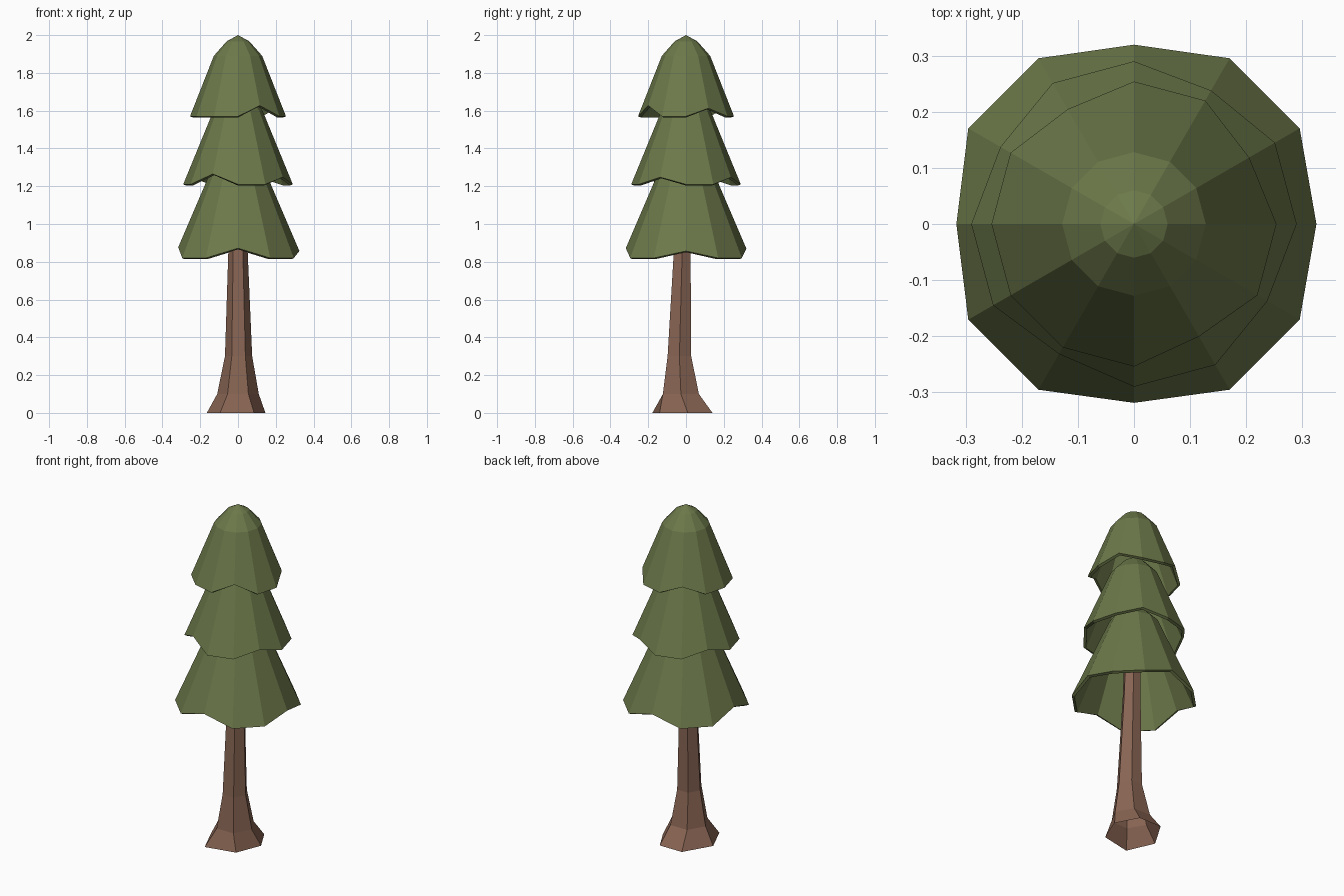
import bpy, bmesh, math

if "Cube" in bpy.data.objects:
    bpy.data.objects.remove(bpy.data.objects["Cube"])


def material(name, rgb):
    m = bpy.data.materials.new(name)
    m.diffuse_color = (*rgb, 1)
    m.use_nodes = True
    m.node_tree.nodes["Principled BSDF"].inputs["Base Color"].default_value = m.diffuse_color
    return m


GREEN = material("needle green", (0.15, 0.19, 0.068))
BROWN = material("bark brown", (0.25, 0.13, 0.088))


def loft(name, rings, mat, apex=None):
    """Skin stacked rings of points with flat quads, with an optional top point."""
    bm = bmesh.new()
    loops = [[bm.verts.new(p) for p in ring] for ring in rings]
    n = len(loops[0])
    for lo, hi in zip(loops, loops[1:]):
        for i in range(n):
            j = (i + 1) % n
            bm.faces.new((lo[i], lo[j], hi[j], hi[i]))
    if apex is not None:
        tip = bm.verts.new((0, 0, apex))
        for i in range(n):
            bm.faces.new((loops[-1][i], loops[-1][(i + 1) % n], tip))
    me = bpy.data.meshes.new(name)
    bm.to_mesh(me)
    bm.free()
    me.materials.append(mat)
    ob = bpy.data.objects.new(name, me)
    bpy.context.collection.objects.link(ob)
    return ob


def tier(name, apex, shoulder, rim, raised):
    """Hollow 12-sided foliage skirt; raised maps rim angle to notch height."""
    (r1, z1), (r0, z0) = shoulder, rim
    slope = (r0 - r1) / (z1 - z0)

    def ring(r, z):
        return [(r * math.cos(math.radians(a)), r * math.sin(math.radians(a)), z)
                for a in range(0, 360, 30)]

    hem = []
    for a in range(0, 360, 30):
        lift = raised.get(a, 0)
        r = r0 - slope * lift
        hem.append((r * math.cos(math.radians(a)), r * math.sin(math.radians(a)), z0 + lift))
    ob = loft(name, [hem, ring(r1, z1), ring(0.06, apex - 0.033)], GREEN, apex)
    sol = ob.modifiers.new("thickness", 'SOLIDIFY')
    sol.thickness = 0.016
    sol.offset = -1


# Foliage: three overlapping skirts with notched hems
tier("lower_foliage", 1.41, (0.135, 1.30), (0.341, 0.82),
     {0: 0.037, 90: 0.05, 180: 0.057, 270: 0.052})
tier("middle_foliage", 1.71, (0.13, 1.60), (0.29, 1.21),
     {60: 0.037, 150: 0.037, 240: 0.055, 330: 0.038})
tier("upper_foliage", 2.0, (0.128, 1.89), (0.254, 1.57),
     {30: 0.043, 120: 0.045, 300: 0.057})

# Trunk: six-sided open tube, with an irregular flared foot
foot = [(0.145, 0.01, 0), (0.075, 0.14, 0), (-0.07, 0.14, 0),
        (-0.165, -0.02, 0), (-0.095, -0.178, 0), (0.085, -0.14, 0)]
rings = [foot]
for r, cx, cy, z in [(0.11, 0, -0.027, 0.10), (0.072, 0.003, -0.035, 0.30),
                     (0.051, 0, -0.02, 0.86), (0.045, 0, -0.008, 1.25)]:
    rings.append([(cx + r * math.cos(math.radians(a)), cy + r * math.sin(math.radians(a)), z)
                  for a in range(0, 360, 60)])
loft("trunk", rings, BROWN)
